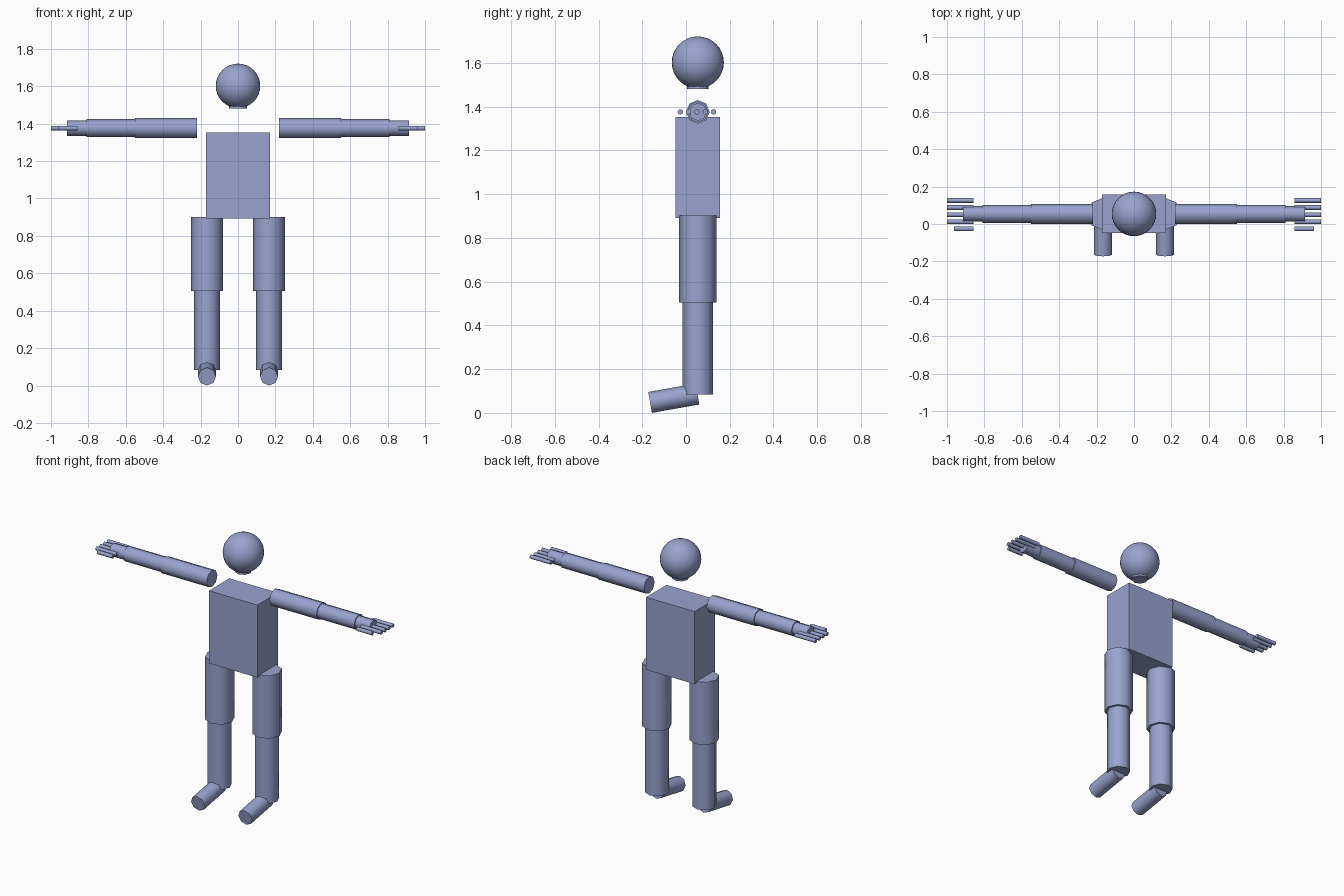
import bpy
import math

if "Cube" in bpy.data.objects:
    bpy.data.objects.remove(bpy.data.objects["Cube"])

skin = bpy.data.materials.new("slate_blue")
skin.diffuse_color = (0.32, 0.365, 0.62, 1.0)
skin.use_nodes = True
skin.node_tree.nodes["Principled BSDF"].inputs["Base Color"].default_value = skin.diffuse_color

BODY_Y = 0.054   # depth of the body axis
ARM_Z = 1.376
LEG_X = 0.166


def finish(name, angle=60):
    obj = bpy.context.object
    obj.name = name
    obj.data.materials.append(skin)
    bpy.ops.object.shade_smooth_by_angle(angle=math.radians(angle))
    return obj


def tube(name, radius, length, center, rotation=(0, 0, 0)):
    """Eight-sided capped limb segment, along z before rotation."""
    bpy.ops.mesh.primitive_cylinder_add(vertices=8, radius=radius, depth=length,
                                        location=center, rotation=rotation)
    return finish(name)


def arm_tube(name, side, radius, x0, x1, y=BODY_Y):
    """Segment lying along x, from x0 to x1 out from the body."""
    return tube(name, radius, x1 - x0, (side * (x0 + x1) / 2, y, ARM_Z),
                (0, side * math.pi / 2, 0))


def leg_tube(name, side, radius, z0, z1):
    return tube(name, radius, z1 - z0, (side * LEG_X, BODY_Y, (z0 + z1) / 2))


# Head and the neck stub tucked into it
bpy.ops.mesh.primitive_uv_sphere_add(segments=32, ring_count=16, radius=0.119,
                                     location=(0, BODY_Y, 1.602))
finish("head")
tube("neck", 0.049, 0.08, (0, BODY_Y, 1.521))

# Box torso
bpy.ops.mesh.primitive_cube_add(size=1, location=(0, BODY_Y, 1.122))
bpy.context.object.scale = (0.34, 0.205, 0.46)
bpy.ops.object.transform_apply(location=False, rotation=False, scale=True)
finish("torso", 30)

for side, label in ((-1, "right"), (1, "left")):
    # Arm, stepped down towards the hand
    arm_tube(f"{label}_upper_arm", side, 0.054, 0.22, 0.55)
    arm_tube(f"{label}_forearm", side, 0.048, 0.55, 0.81)
    arm_tube(f"{label}_hand", side, 0.041, 0.81, 0.913)

    # Four fingers and a shorter thumb at the front
    for i in range(5):
        name = f"{label}_thumb" if i == 0 else f"{label}_finger_{i}"
        arm_tube(name, side, 0.0125, 0.857, 0.963 if i == 0 else 1.0,
                 y=-0.026 + i * 0.038)

    # Leg
    leg_tube(f"{label}_thigh", side, 0.086, 0.504, 0.902)
    leg_tube(f"{label}_shin", side, 0.07, 0.084, 0.504)

    # Foot, toe tipped down by ten degrees
    tube(f"{label}_foot", 0.0485, 0.22, (side * LEG_X, -0.056, 0.067),
         (math.radians(-80), 0, 0))
